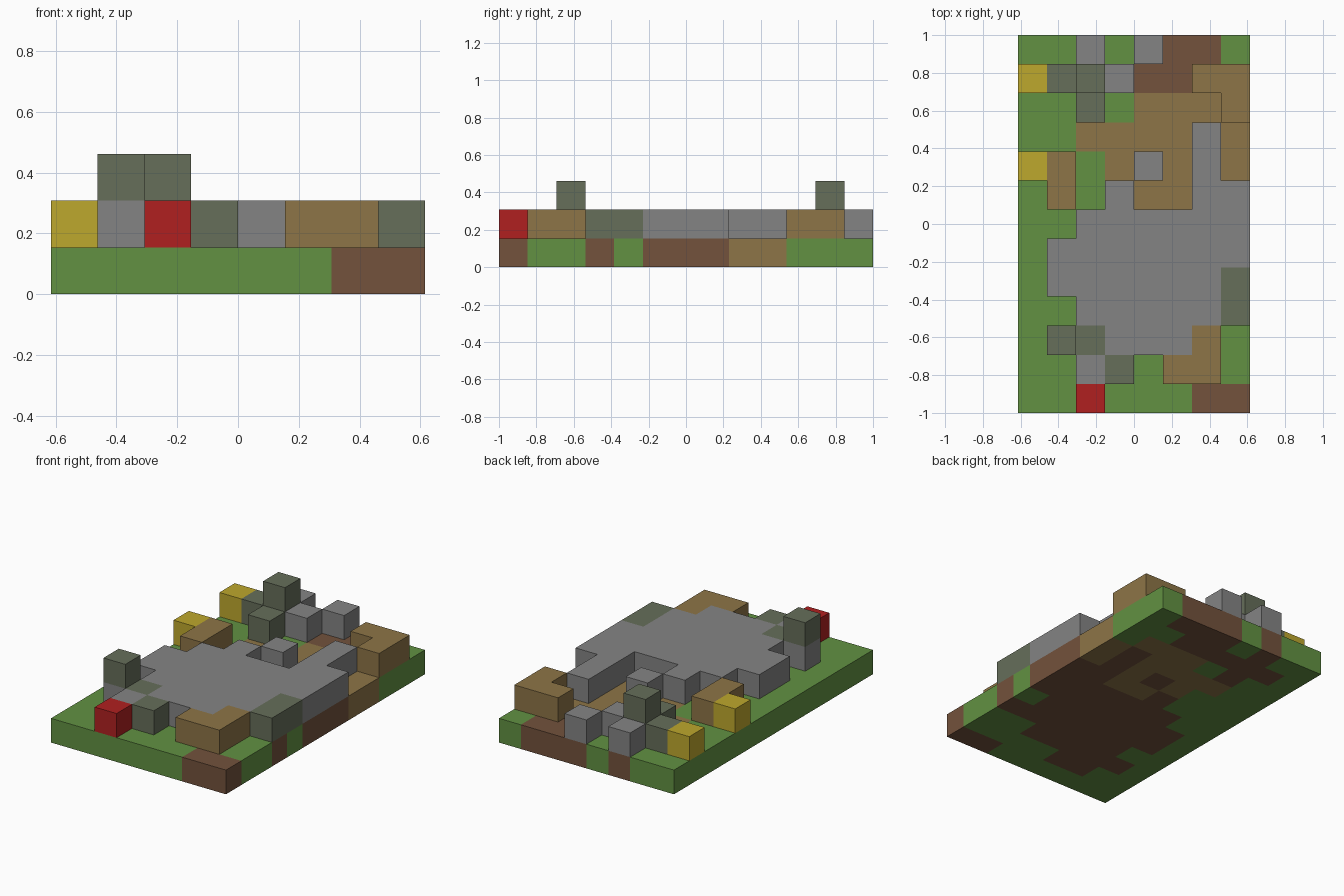
import bpy, bmesh
from mathutils import Vector

cube = bpy.data.objects.get("Cube")
if cube:
    bpy.data.objects.remove(cube, do_unlink=True)

# Colours as display values, keyed by the letter used in the layer plans
PALETTE = {
    "G": ("grass_green", (98, 145, 66)),
    "B": ("dirt_brown", (115, 82, 60)),
    "W": ("path_tan", (141, 117, 71)),
    "S": ("stone_grey", (132, 132, 132)),
    "D": ("mossy_stone", (102, 110, 90)),
    "R": ("flower_red", (176, 32, 32)),
    "Y": ("flower_yellow", (190, 168, 45)),
}

# Layer plans: rows run back to front, columns run from -x to +x
GROUND = """
GGBGBBBG
GBBBBBGG
GGBGWWWG
GGWWWWBW
GGGWBWBW
GGGBWWBB
GGBBBBBB
GBBBBBBB
GBBBBBBG
GGBBBBBB
GBBBBBGG
GGBBGGGG
GGGGGGBB
""".split()

BLOCKS = """
..S.S...
YDDS..WW
..D....W
......S.
YW..S.S.
.W.S..SS
..SSSSSS
.SSSSSSS
.SSSSSSD
..SSSSSD
.SDSSSW.
..SD.WW.
..R.....
""".split()

CAPS = {(1, 2): "D", (2, 11): "D"}

COLS, ROWS = 8, 13
SIZE = 2 / ROWS


def linear(v):
    v /= 255
    return v / 12.92 if v <= 0.04045 else ((v + 0.055) / 1.055) ** 2.4


def make_material(name, rgb):
    mat = bpy.data.materials.new(name)
    mat.use_nodes = True
    colour = (*[linear(v) for v in rgb], 1)
    mat.diffuse_color = colour
    bsdf = mat.node_tree.nodes["Principled BSDF"]
    bsdf.inputs["Base Color"].default_value = colour
    bsdf.inputs["Roughness"].default_value = 0.9
    return mat


# Gather filled cells
cells = {}
for level, plan in enumerate((GROUND, BLOCKS)):
    for r, line in enumerate(plan):
        for c, key in enumerate(line):
            if key != ".":
                cells[c, ROWS - 1 - r, level] = key
for (c, r), key in CAPS.items():
    cells[c, r, 2] = key

DIRECTIONS = [Vector(d) * s for d in ((1, 0, 0), (0, 1, 0), (0, 0, 1)) for s in (1, -1)]


def build_part(name, wanted, mat):
    """Build the outer faces of the chosen cells as one mesh."""
    bm = bmesh.new()
    for cell in wanted:
        centre = Vector(cell) + Vector((0.5 - COLS / 2, 0.5 - ROWS / 2, 0.5))
        for d in DIRECTIONS:
            if tuple(int(v) for v in Vector(cell) + d) in cells:
                continue
            u = Vector((d.y, d.z, d.x))
            v = d.cross(u)
            corners = [u + v, v - u, -u - v, u - v]
            bm.faces.new([bm.verts.new((centre + (d + k) / 2) * SIZE) for k in corners])
    bmesh.ops.remove_doubles(bm, verts=bm.verts, dist=SIZE / 100)
    mesh = bpy.data.meshes.new(name)
    bm.to_mesh(mesh)
    bm.free()
    mesh.materials.append(mat)
    bpy.context.collection.objects.link(bpy.data.objects.new(name, mesh))


# One object per colour on each level
LEVELS = ("ground", "blocks", "cap")
for key, (colour_name, rgb) in PALETTE.items():
    mat = make_material(colour_name, rgb)
    for level, level_name in enumerate(LEVELS):
        wanted = [p for p, k in cells.items() if k == key and p[2] == level]
        if wanted:
            build_part(f"{colour_name}_{level_name}", wanted, mat)
